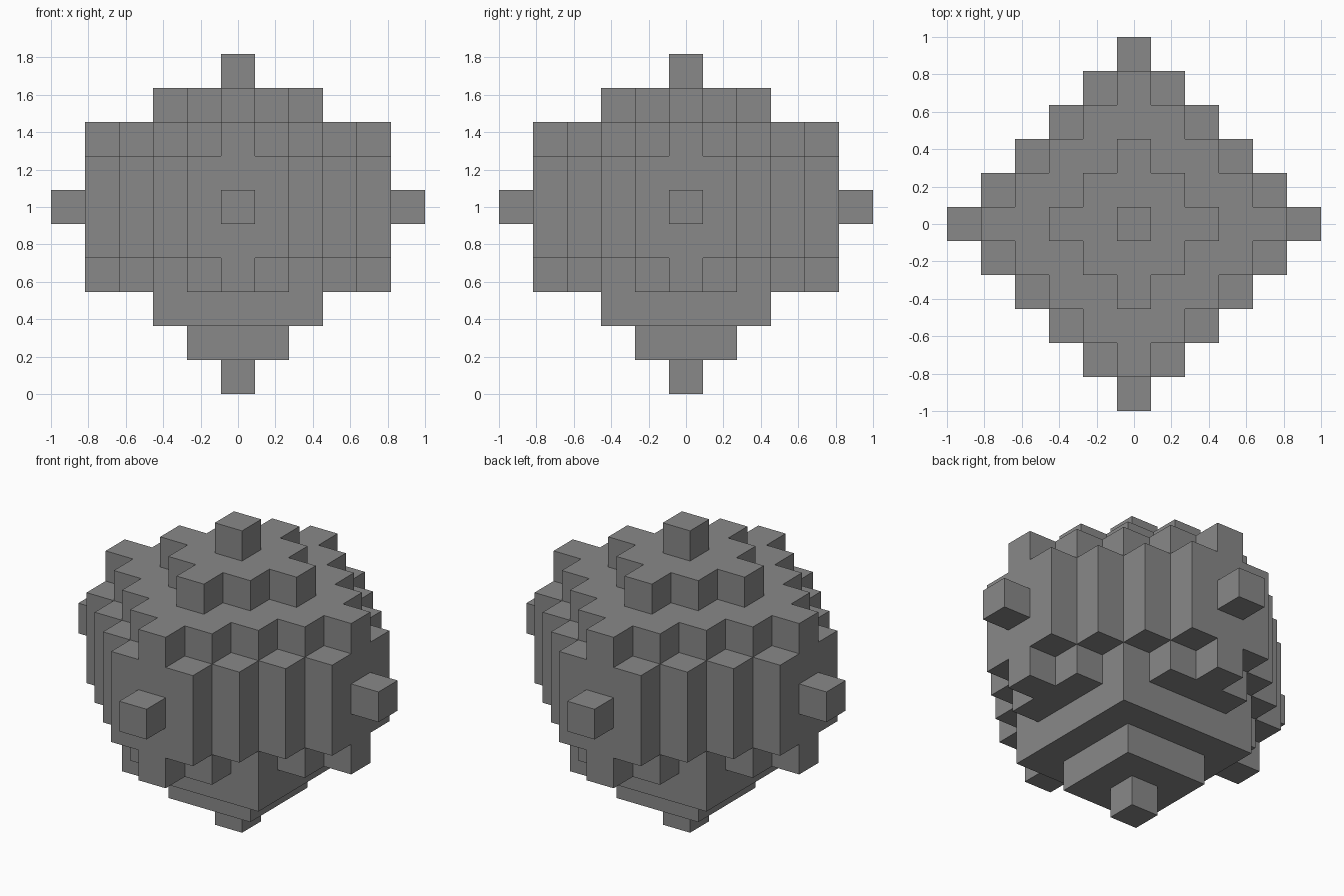
import bpy
import bmesh
from mathutils import Vector

cube = bpy.data.objects.get("Cube")
if cube:
    bpy.data.objects.remove(cube)

U = 2 / 11   # edge of one block
R = range(-5, 6)

grey = bpy.data.materials.new("mid_grey")
grey.use_nodes = True
colour = (0.25, 0.25, 0.25, 1)
grey.diffuse_color = colour
grey.node_tree.nodes["Principled BSDF"].inputs["Base Color"].default_value = colour


def diamond(reach, layers, limit=4):
    """Blocks of a stepped diamond, clipped to a square."""
    return {(x, y, z) for x in R for y in R for z in layers
            if abs(x) + abs(y) <= reach and max(abs(x), abs(y)) <= limit}


def square(half, layer):
    side = range(-half, half + 1)
    return {(x, y, layer) for x in side for y in side}


parts = {
    # stepped foot under the body
    "foot_tip": square(0, 0),
    "foot_lower_step": square(1, 1),
    "foot_upper_step": square(2, 2),
    # round body with narrower rims
    "body_lower_rim": diamond(4, [3]),
    "body_middle": diamond(5, [4, 5, 6]),
    "body_upper_rim": diamond(4, [7]),
    # top cap and knob
    "top_cap": diamond(2, [8]),
    "top_knob": square(0, 9),
    # pegs on the four sides
    "left_peg": {(5, 0, 5)},
    "right_peg": {(-5, 0, 5)},
    "front_peg": {(0, -5, 5)},
    "back_peg": {(0, 5, 5)},
}
solid = set().union(*parts.values())


def build(name, cells):
    """Make the outer skin of a group of blocks."""
    bm = bmesh.new()
    for cell in cells:
        centre = Vector(cell) + Vector((0, 0, 0.5))
        for axis in range(3):
            for sign in (-1, 1):
                n = Vector((0, 0, 0))
                n[axis] = sign
                if tuple(int(c) for c in Vector(cell) + n) in solid:
                    continue
                a = Vector((0, 0, 0))
                a[(axis + 1) % 3] = 0.5
                b = n.cross(a)
                middle = centre + n / 2
                corners = (-a - b, a - b, a + b, b - a)
                bm.faces.new([bm.verts.new((middle + c) * U) for c in corners])
    bmesh.ops.remove_doubles(bm, verts=bm.verts, dist=U / 100)
    mesh = bpy.data.meshes.new(name)
    bm.to_mesh(mesh)
    bm.free()
    mesh.materials.append(grey)
    bpy.context.collection.objects.link(bpy.data.objects.new(name, mesh))


for part_name, part_cells in parts.items():
    build(part_name, part_cells)
